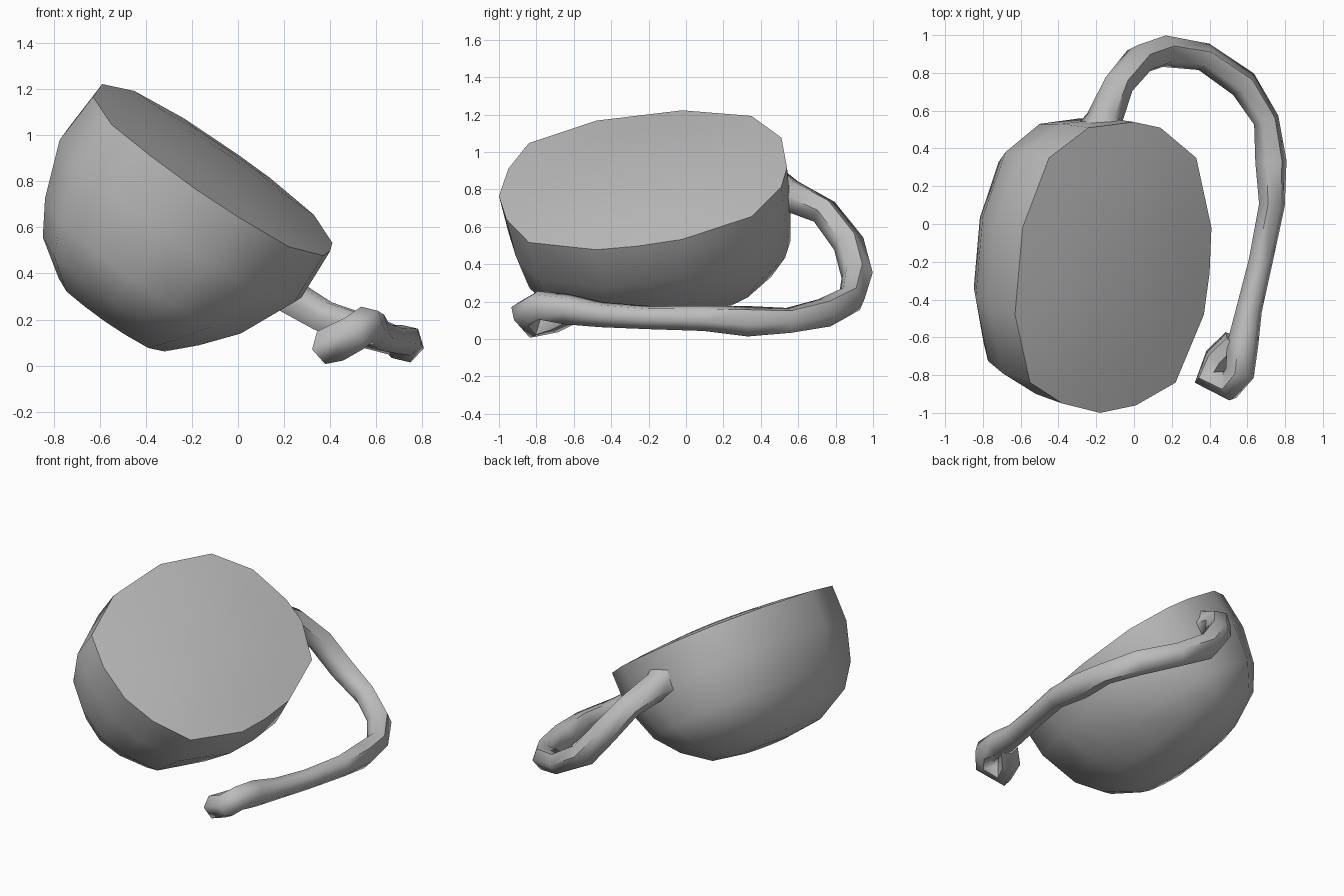
import bpy, bmesh, math
from mathutils import Vector

old = bpy.data.objects.get("Cube")
if old:
    bpy.data.objects.remove(old, do_unlink=True)

# One plain grey for everything
grey = bpy.data.materials.new("plain_grey")
grey.use_nodes = True
grey.diffuse_color = (0.5, 0.5, 0.5, 1)
grey.node_tree.nodes["Principled BSDF"].inputs["Base Color"].default_value = (0.5, 0.5, 0.5, 1)


def add_object(name, mesh, angle):
    mesh.materials.clear()
    mesh.materials.append(grey)
    ob = bpy.data.objects.new(name, mesh)
    bpy.context.collection.objects.link(ob)
    bpy.ops.object.select_all(action='DESELECT')
    ob.select_set(True)
    bpy.context.view_layer.objects.active = ob
    bpy.ops.object.shade_smooth_by_angle(angle=math.radians(angle))
    return ob


# Tilted bowl body: rim outline (x, y) lying on a sloping plane
centre = Vector((-0.09, -0.23, 0.84))
normal = Vector((0.69, -0.18, 1)).normalized()
across = Vector((1, 0, -0.69)).normalized()
along = normal.cross(across)
rim = [(.41, -.02), (.33, .35), (.14, .51), (0, .54), (-.24, .51), (-.45, .35),
       (-.59, -.02), (-.63, -.48), (-.55, -.84), (-.38, -.95), (-.18, -1.0),
       (.01, -.96), (.22, -.84), (.37, -.48), (.40, -.26)]
# Depth below the rim, scale across, scale along, shift across; a low dome closes the top
rings = [(-.05, .15, .15, 0), (-.044, .4, .4, 0), (-.026, .7, .7, 0), (0, 1, 1, 0),
         (.24, 1.02, .98, 0), (.49, .85, .93, -.015), (.64, .68, .80, -.035),
         (.76, .46, .52, -.015), (.79, .2, .22, 0)]

bm = bmesh.new()
loops = []
for depth, sa, sl, shift in rings:
    loop = []
    for x, y in rim:
        z = centre.z - .69 * (x - centre.x) + .18 * (y - centre.y)
        r = Vector((x, y, z)) - centre
        p = centre - normal * depth + across * (r.dot(across) * sa + shift) + along * r.dot(along) * sl
        loop.append(bm.verts.new(p))
    loops.append(loop)
n = len(rim)
for a, b in zip(loops, loops[1:]):
    for i in range(n):
        j = (i + 1) % n
        bm.faces.new((a[i], a[j], b[j], b[i]))
bm.faces.new(loops[-1])
bm.faces.new(loops[0])
bmesh.ops.recalc_face_normals(bm, faces=bm.faces)
body = bpy.data.meshes.new("bowl_body")
bm.to_mesh(body)
bm.free()
add_object("bowl_body", body, 50)


def tube(name, points):
    """Low-poly tube through (x, y, z, radius) points."""
    cu = bpy.data.curves.new(name + "_path", 'CURVE')
    cu.dimensions = '3D'
    cu.bevel_depth = 1.0
    cu.bevel_resolution = 1
    cu.use_fill_caps = True
    sp = cu.splines.new('POLY')
    sp.points.add(len(points) - 1)
    for pt, (x, y, z, r) in zip(sp.points, points):
        pt.co = (x, y, z, 1)
        pt.radius = r
    tmp = bpy.data.objects.new(name + "_path", cu)
    bpy.context.collection.objects.link(tmp)
    bpy.context.view_layer.update()
    mesh = bpy.data.meshes.new_from_object(tmp.evaluated_get(bpy.context.evaluated_depsgraph_get()))
    bpy.data.objects.remove(tmp, do_unlink=True)
    mesh.name = name
    return add_object(name, mesh, 60)


# Curling tail from the back of the bowl round to the front, its tip looping back on itself
tube("tail", [(-.18, .45, .79, .16), (-.155, .56, .765, .095), (-.08, .74, .68, .08),
              (.03, .87, .51, .085), (.16, .915, .34, .085), (.37, .885, .215, .075),
              (.58, .74, .14, .08), (.70, .55, .10, .07), (.725, .33, .095, .085),
              (.73, .1, .11, .07), (.67, -.2, .115, .065), (.61, -.45, .13, .07),
              (.575, -.64, .16, .085), (.56, -.79, .18, .08), (.505, -.86, .14, .08),
              (.40, -.81, .085, .085), (.44, -.71, .10, .07), (.53, -.62, .14, .065)])
